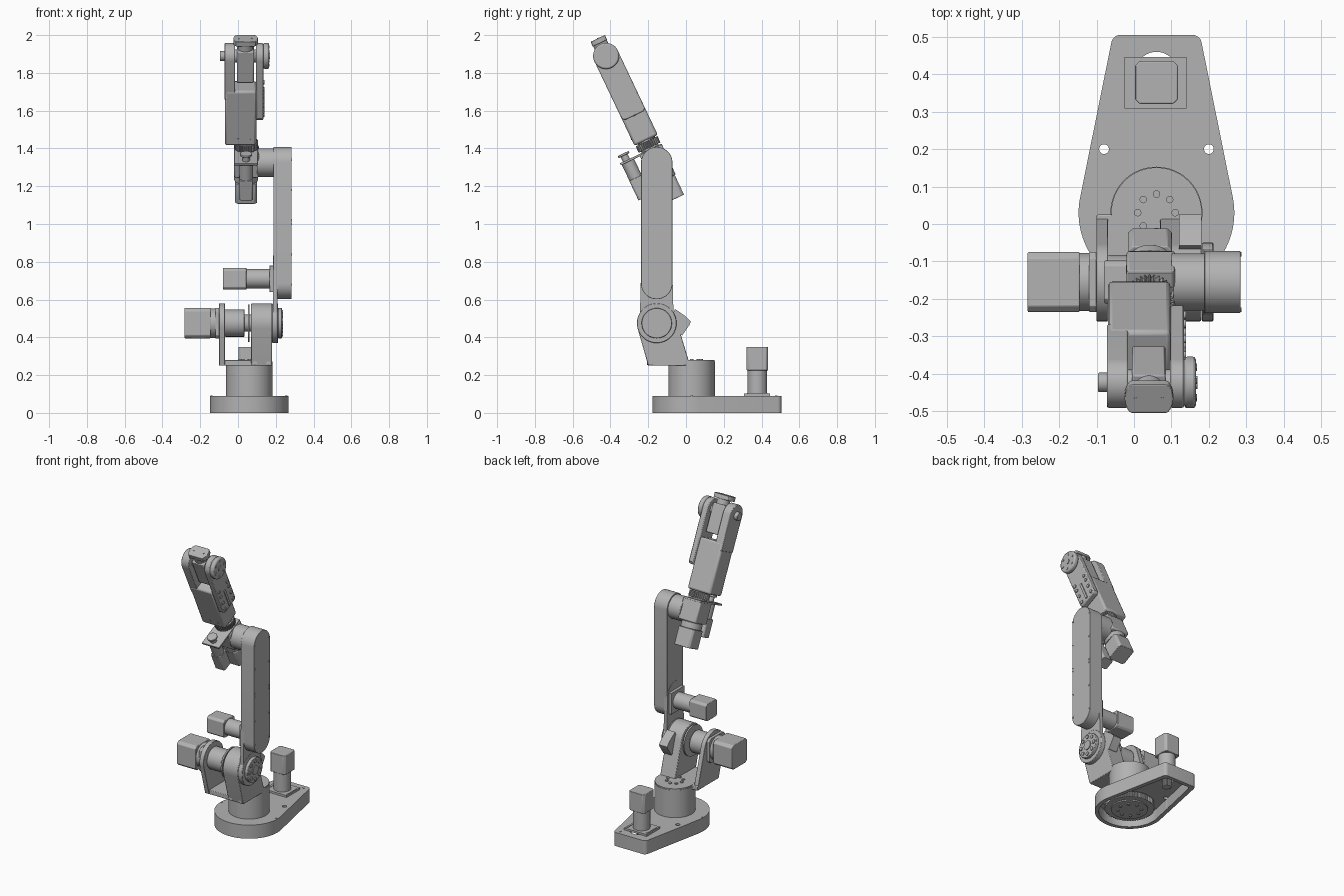
import bpy, bmesh
from math import sin, cos, pi, radians
from mathutils import Matrix, Vector
from mathutils.geometry import convex_hull_2d

cube = bpy.data.objects.get("Cube")
if cube:
    bpy.data.objects.remove(cube, do_unlink=True)

GREY = (0.45, 0.45, 0.45, 1)
metal = bpy.data.materials.new("machined grey")
metal.use_nodes = True
metal.diffuse_color = GREY
metal.node_tree.nodes["Principled BSDF"].inputs["Base Color"].default_value = GREY

WORLD = Matrix.Identity(4)
ELBOW = Matrix.Translation((0, -0.155, 1.325)) @ Matrix.Rotation(radians(25.4), 4, 'X')
frame = WORLD
parts = []


def circle(u, v, r, n=48):
    return [(u + r * cos(2 * pi * i / n), v + r * sin(2 * pi * i / n)) for i in range(n)]


def hull(*groups):
    pts = [Vector(p) for g in groups for p in g]
    return [tuple(pts[i]) for i in convex_hull_2d(pts)]


def teeth(u, v, r, depth, n):
    pts = []
    for i in range(n * 4):
        a, q = 2 * pi * i / (n * 4), r if i % 4 < 2 else r - depth
        pts.append((u + q * cos(a), v + q * sin(a)))
    return pts


def prism(name, axis, pts, lo, hi, bevel=0):
    """Extrude a profile along an axis; the profile uses the other two axes in order."""
    place = {'x': lambda p, h: (h, p[0], p[1]),
             'y': lambda p, h: (p[0], h, p[1]),
             'z': lambda p, h: (p[0], p[1], h)}[axis]
    bm = bmesh.new()
    rings = [[bm.verts.new(place(p, h)) for p in pts] for h in (lo, hi)]
    for ring in rings:
        bm.faces.new(ring)
    for i in range(len(pts)):
        j = (i + 1) % len(pts)
        bm.faces.new((rings[0][i], rings[0][j], rings[1][j], rings[1][i]))
    bmesh.ops.recalc_face_normals(bm, faces=bm.faces)
    mesh = bpy.data.meshes.new(name)
    bm.to_mesh(mesh)
    bm.free()
    mesh.materials.append(metal)
    ob = bpy.data.objects.new(name, mesh)
    bpy.context.scene.collection.objects.link(ob)
    ob.matrix_world = frame
    if bevel:
        mod = ob.modifiers.new("edge", 'BEVEL')
        mod.width, mod.segments, mod.limit_method = bevel, 2, 'ANGLE'
        mod.angle_limit = radians(40)
    parts.append(ob)
    return ob


def cyl(name, axis, u, v, r, lo, hi, bevel=0):
    return prism(name, axis, circle(u, v, r), lo, hi, bevel)


def box(name, x, y, z, bevel=0.004):
    return prism(name, 'z', [(x[0], y[0]), (x[1], y[0]), (x[1], y[1]), (x[0], y[1])], *z, bevel)


def square(u, v, h, cut=0.012):
    k = h - cut
    return [(u + a, v + b) for a, b in ((-k, -h), (k, -h), (h, -k), (h, k),
                                        (k, h), (-k, h), (-h, k), (-h, -k))]


def bolts(name, axis, u, v, ring, r, lo, hi, n=8):
    for i, (a, b) in enumerate(circle(u, v, ring, n)):
        prism(f"{name}_{i + 1}", axis, circle(a, b, r, 12), lo, hi)


def cut(target, cutter):
    cutter.hide_render = True
    cutter.hide_set(True)
    cutter.display_type = 'WIRE'
    parts.remove(cutter)
    mod = target.modifiers.new("cut", 'BOOLEAN')
    mod.operation, mod.object, mod.solver = 'DIFFERENCE', cutter, 'EXACT'


# Base housing, open underneath
CX, CY, MY = 0.06, 0.03, 0.378


def base_outline(inset):
    r = 0.025
    return hull(circle(CX, CY, 0.208 - inset, 96),
                *[circle(CX + s * (0.096 - inset), 0.48 - inset, r) for s in (-1, 1)])


base = prism("base_housing", 'z', base_outline(0), 0, 0.09)
cut(base, prism("base_pocket_cutter", 'z', base_outline(0.025), -0.02, 0.07))
cut(base, cyl("motor_hole_cutter", 'z', CX, 0.405, 0.055, 0.05, 0.12))
for side in (-1, 1):
    cut(base, cyl("base_hole_cutter", 'z', CX + side * 0.14, 0.2, 0.013, -0.02, 0.12))
prism("base_pulley", 'z', teeth(CX, CY, 0.15, 0.006, 60), 0.02, 0.055)
cyl("base_pulley_hub", 'z', CX, CY, 0.11, 0.012, 0.08)
bolts("base_pulley_bolt", 'z', CX, CY, 0.07, 0.01, 0.006, 0.02)
prism("base_drive_pulley", 'z', teeth(CX, MY, 0.03, 0.004, 20), 0.015, 0.085)
for x, y in ((-0.14, 0.03), (0.255, 0.03), (0.145, 0.478)):
    prism("base_screw", 'z', circle(x, y, 0.006, 12), 0.08, 0.093)

# Base motor
box("base_motor_flange", (-0.025, 0.14), (0.308, 0.446), (0.09, 0.103), 0)
for x in (-0.013, 0.13):
    prism("flange_slot", 'z', hull(circle(x, 0.33, 0.006, 12), circle(x, 0.425, 0.006, 12)), 0.1, 0.106)
cyl("base_motor_gearbox", 'z', CX, MY, 0.052, 0.1, 0.225)
prism("base_motor", 'z', square(CX, MY, 0.057), 0.225, 0.35, 0.003)

# Turret and shoulder bracket
SY, SZ = -0.155, 0.475
cyl("turret", 'z', CX, CY, 0.123, 0.09, 0.272)
cyl("turret_cap", 'z', CX, CY, 0.121, 0.272, 0.28)
bolts("turret_bolt", 'z', CX, CY, 0.05, 0.01, 0.27, 0.286)
box("bracket_floor", (-0.1, 0.18), (-0.2, 0.025), (0.25, 0.279))
cheek = hull(circle(SY, SZ, 0.105), [(-0.2, 0.25), (0.022, 0.25)])
prism("bracket_main_cheek", 'x', cheek, 0.07, 0.18, 0.004)
prism("bracket_motor_cheek", 'x', cheek, -0.1, -0.07, 0.002)
prism("shoulder_stop", 'x', [(-0.058, 0.55), (0.0, 0.51), (0.026, 0.482), (0.018, 0.465),
                             (-0.02, 0.41), (-0.1, 0.45)], 0.12, 0.18)
for x in (0.09, 0.16):
    prism("bracket_screw", 'y', circle(x, 0.265, 0.011, 16), -0.206, -0.19)

# Shoulder motor and gearbox
prism("shoulder_motor", 'x', square(SY, SZ, 0.08, 0.016), -0.284, -0.145, 0.003)
cyl("shoulder_motor_collar", 'x', SY, SZ, 0.078, -0.145, -0.12)
prism("shoulder_motor_flange", 'x', square(SY, SZ, 0.08, 0.016), -0.12, -0.1, 0.002)
cyl("shoulder_gearbox", 'x', SY, SZ, 0.072, -0.07, 0.035, 0.004)
cyl("shoulder_coupling", 'x', SY, SZ, 0.045, 0.035, 0.07)
cyl("shoulder_bearing_ring", 'x', SY, SZ, 0.1, 0.052, 0.062)

# Lower arm plate with shoulder disc
cyl("shoulder_disc", 'x', SY, SZ, 0.105, 0.181, 0.212, 0.003)
cyl("shoulder_hub", 'x', SY, SZ, 0.08, 0.212, 0.233, 0.003)
cyl("shoulder_hub_boss", 'x', SY, SZ, 0.03, 0.23, 0.238)
bolts("shoulder_bolt", 'x', SY, SZ, 0.058, 0.012, 0.225, 0.238)
prism("arm_plate", 'x', hull(circle(SY, SZ, 0.09), circle(SY, 0.75, 0.083)), 0.186, 0.21)

# Upper arm cover
EZ = 1.325
prism("upper_arm", 'x', hull(circle(SY, EZ, 0.083), circle(SY, 0.685, 0.083)), 0.188, 0.284, 0.002)
for z in (0.68, 0.84, 1.0, 1.02, 1.18, 1.34):
    for side in (-1, 1):
        prism("arm_screw", 'x', circle(SY + side * 0.074, z, 0.006, 12), 0.28, 0.287)

# Elbow motor
prism("elbow_motor", 'x', square(SY, 0.71, 0.057), -0.08, 0.045, 0.003)
cyl("elbow_motor_gearbox", 'x', SY, 0.71, 0.052, 0.045, 0.168)
box("elbow_motor_flange", (0.167, 0.189), (SY - 0.068, SY + 0.068), (0.64, 0.78), 0.002)

# Elbow joint
cyl("elbow_bearing", 'x', SY, EZ, 0.076, 0.1, 0.19, 0.003)

# Forearm, built along its own tilted axis with the elbow as origin
frame = ELBOW
FX = 0.043
box("elbow_block", (-0.02, 0.11), (-0.066, 0.066), (-0.06, 0.075), 0.008)
box("elbow_plate", (-0.02, 0.105), (-0.178, 0.066), (0.068, 0.08), 0.002)
cyl("roll_gearbox", 'z', FX, 0, 0.064, -0.1, -0.06, 0.003)
prism("roll_motor", 'z', square(FX, 0, 0.058), -0.215, -0.1, 0.003)
prism("pitch_motor", 'z', square(FX, -0.136, 0.037, 0.008), -0.14, -0.025, 0.002)
cyl("pitch_motor_gearbox", 'z', FX, -0.136, 0.036, -0.025, 0.07)
cyl("pitch_motor_shaft", 'z', FX, -0.14, 0.02, 0.08, 0.113)
cyl("pitch_motor_pulley", 'z', FX, -0.14, 0.032, 0.108, 0.12, 0.002)
cyl("roll_neck", 'z', FX, 0, 0.05, 0.075, 0.14)
prism("roll_gear", 'z', teeth(FX, 0, 0.064, 0.008, 32), 0.088, 0.125)

# Forearm body and wrist fork
WS = 0.625
box("forearm_body", (-0.07, 0.097), (-0.068, 0.068), (0.13, 0.45), 0.012)
prism("fork_left", 'x', hull(circle(0, WS, 0.068), [(-0.066, 0.4), (0.066, 0.4)]), -0.072, -0.016, 0.004)
prism("fork_cover", 'x', hull(circle(0, WS, 0.068), [(-0.068, 0.29), (-0.056, 0.275),
                                                     (0.056, 0.275), (0.068, 0.29)]), 0.096, 0.134, 0.006)
for s in (0.3, 0.355, 0.41, 0.45):
    for t in (-0.045, 0.045):
        prism("cover_bolt", 'x', circle(t, s, 0.011, 16), 0.13, 0.139)
box("cover_rib", (0.13, 0.139), (-0.008, 0.008), (0.29, 0.42), 0)
for x in (0.0, 0.06):
    prism("body_screw", 'y', circle(x, 0.17, 0.005, 12), -0.071, -0.06)

# Wrist with tool flange
cyl("wrist_disc", 'x', 0, WS, 0.069, 0.134, 0.165, 0.008)
bolts("wrist_bolt", 'x', 0, WS, 0.047, 0.008, 0.16, 0.168, 6)
cyl("wrist_disc_boss", 'x', 0, WS, 0.017, 0.16, 0.169)
cyl("wrist_knob", 'x', 0, WS, 0.026, -0.096, -0.07, 0.003)
cyl("wrist_axle", 'x', 0, WS, 0.035, -0.02, 0.1)
box("wrist_block", (-0.005, 0.084), (-0.043, 0.043), (0.485, 0.668), 0.006)
cyl("tool_neck", 'z', 0.04, 0, 0.04, 0.66, 0.705)
clipped = [(u, max(-0.042, min(0.042, v))) for u, v in circle(0.04, 0, 0.065)]
prism("tool_flange", 'z', hull(clipped), 0.7, 0.728, 0.002)
for x in (0.005, 0.075):
    prism("tool_screw", 'z', circle(x, 0, 0.005, 12), 0.72, 0.73)

# Smooth round walls, keep edges crisp
bpy.ops.object.select_all(action='DESELECT')
for ob in parts:
    ob.select_set(True)
bpy.context.view_layer.objects.active = parts[0]
bpy.ops.object.shade_smooth_by_angle(angle=radians(30))
